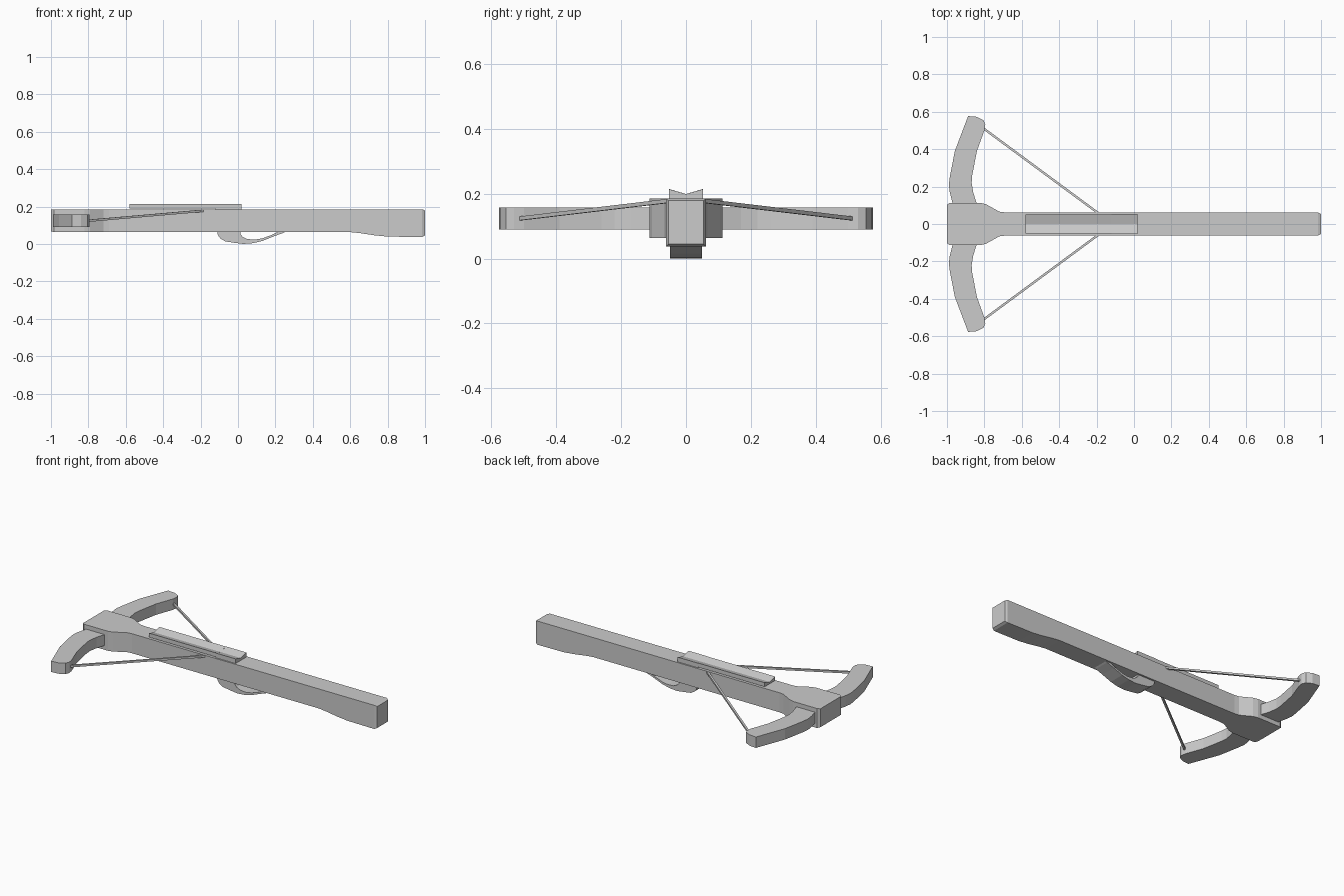
import bpy, bmesh
from mathutils import Vector

if "Cube" in bpy.data.objects:
    bpy.data.objects.remove(bpy.data.objects["Cube"])


def finish(name, bm):
    bmesh.ops.recalc_face_normals(bm, faces=bm.faces)
    mesh = bpy.data.meshes.new(name)
    bm.to_mesh(mesh)
    bm.free()
    ob = bpy.data.objects.new(name, mesh)
    bpy.context.collection.objects.link(ob)
    return ob


def loft(name, rings):
    """Skin a list of equal-length point rings and cap both ends."""
    bm = bmesh.new()
    vs = [[bm.verts.new(p) for p in ring] for ring in rings]
    n = len(vs[0])
    for a, b in zip(vs, vs[1:]):
        for i in range(n):
            j = (i + 1) % n
            bm.faces.new((a[i], a[j], b[j], b[i]))
    bm.faces.new(vs[0])
    bm.faces.new(vs[-1])
    return finish(name, bm)


def mirror_y(ob):
    m = ob.modifiers.new("mirror", 'MIRROR')
    m.use_axis = (False, True, False)
    m.use_mirror_merge = False


# Stock: stations of (x, half width, bottom z, top z), wide head to rounded butt
stations = [(-1, .102, .068, .183), (-.985, .113, .063, .185), (-.82, .113, .063, .185),
            (-.79, .105, .063, .185), (-.72, .066, .063, .185), (-.69, .062, .063, .185),
            (.60, .061, .063, .185), (.65, .061, .058, .185), (.73, .061, .046, .185),
            (.80, .061, .039, .185), (.985, .061, .037, .185), (1, .054, .045, .179)]
loft("stock", [[(x, -w, b), (x, w, b), (x, w, t), (x, -w, t)]
               for x, w, b, t in stations])

# Bow limbs: plan outline extruded upward
limb = [(-.965, .09), (-.985, .17), (-.99, .21), (-.985, .25), (-.958, .39),
        (-.887, .577), (-.84, .573), (-.805, .555), (-.795, .53), (-.80, .50),
        (-.84, .39), (-.865, .26), (-.868, .22), (-.86, .17), (-.835, .09)]
mirror_y(loft("bow_limb", [[(x, y, z) for x, y in limb] for z in (.09, .158)]))


# Bolt rail with V groove: raised front part and seated rear part
def rail(name, x0, x1, bottom, w):
    sec = [(-w, bottom), (w, bottom), (w, .214), (0, .199), (-w, .214)]
    loft(name, [[(x, y, z) for y, z in sec] for x in (x0, x1)])


rail("front_rail", -.58, -.12, .189, .051)
rail("rear_rail", -.12, .02, .18, .053)

# Trigger guard: side profile extruded across the width
guard = [(-.11, .07), (-.108, .048), (-.095, .03), (-.07, .014), (-.02, .006),
         (.03, 0), (.08, .004), (.13, .016), (.19, .04), (.24, .058), (.265, .07),
         (.225, .07), (.18, .048), (.13, .03), (.09, .023), (.05, .026),
         (.025, .038), (.013, .052), (.015, .07)]
loft("trigger_guard", [[(x, y, z) for x, z in guard] for y in (-.05, .05)])

# Bowstring: thin square rod from limb tip to the stock
a, b = Vector((-.81, .515, .123)), Vector((-.18, .05, .178))
d = (b - a).normalized()
side = d.cross(Vector((0, 0, 1))).normalized() * .006
up = side.cross(d).normalized() * .006
mirror_y(loft("bowstring", [[p + side + up, p - side + up, p - side - up, p + side - up]
                            for p in (a, b)]))
